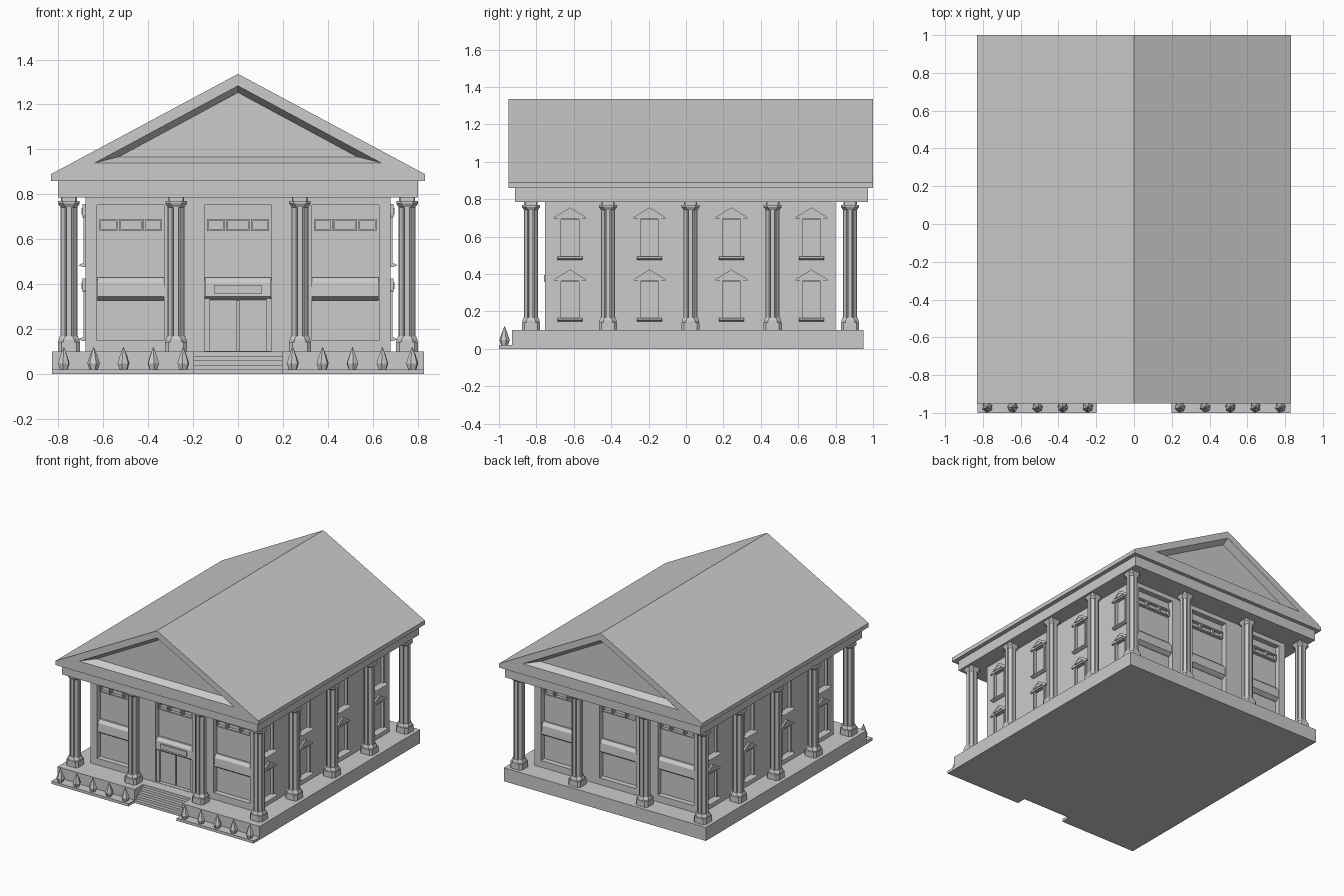
import bpy, bmesh, math, random

if "Cube" in bpy.data.objects:
    bpy.data.objects.remove(bpy.data.objects["Cube"])

random.seed(4)
YC, HY = 0.023, 0.777          # wall centre and half depth along y
HX = 0.68                      # wall half width


def finish(bm, name):
    bmesh.ops.recalc_face_normals(bm, faces=bm.faces)
    me = bpy.data.meshes.new(name)
    bm.to_mesh(me)
    bm.free()
    ob = bpy.data.objects.new(name, me)
    bpy.context.collection.objects.link(ob)
    return ob


def loft(bm, rings):
    """Skin matching rings of points and cap both ends."""
    vs = [[bm.verts.new(p) for p in r] for r in rings]
    n = len(vs[0])
    for a, b in zip(vs, vs[1:]):
        for i in range(n):
            j = (i + 1) % n
            bm.faces.new((a[i], a[j], b[j], b[i]))
    bm.faces.new(vs[0])
    bm.faces.new(vs[-1])


def box(bm, x, y, z):
    loft(bm, [[(x[0], y[0], h), (x[1], y[0], h), (x[1], y[1], h), (x[0], y[1], h)] for h in z])


def boxes(name, *specs):
    bm = bmesh.new()
    for s in specs:
        box(bm, *s)
    return finish(bm, name)


def cut(target, cutter):
    cutter.hide_render = True
    cutter.hide_viewport = False
    cutter.display_type = 'WIRE'
    m = target.modifiers.new("cut", 'BOOLEAN')
    m.operation, m.solver, m.object = 'DIFFERENCE', 'EXACT', cutter
    dg = bpy.context.evaluated_depsgraph_get()
    target.data = bpy.data.meshes.new_from_object(target.evaluated_get(dg))
    target.modifiers.clear()
    bpy.data.objects.remove(cutter)


# platform with steps cut into the front
platform = boxes("platform", ((-.828, .828), (-.93, .95), (0, .1)))
steps = [(-1.1, .02)]
for i in range(4):
    y = -.905 + .025 * i
    steps += [(y, .02 + .02 * i), (y, .04 + .02 * i)]
steps = steps[:-1] + [(-.83, .2), (-1.1, .2)]
bm = bmesh.new()
loft(bm, [[(x, y, z) for y, z in steps] for x in (-.196, .196)])
cut(platform, finish(bm, "step_cutter"))

# planting strips and shrubs
boxes("planting_strips", *[((min(s * .198, s * .828), max(s * .198, s * .828)), (-1, -.93), (0, .02))
                           for s in (-1, 1)])
bm = bmesh.new()
for s in (-1, 1):
    for i in range(5):
        x, t = s * (.244 + .133 * i), random.uniform(0, 6)
        loft(bm, [[(x + r * math.cos(t + k * math.tau / 6), -.97 + r * math.sin(t + k * math.tau / 6), z)
                   for k in range(6)]
                  for z, r in ((.02, .019), (.047, .028), (.08, .017), (.12, .001))])
finish(bm, "shrubs")

# building walls with recessed bays and window openings
BAYS = (-.478, 0, .478)
WIN_Y = (-.62, -.195, .243, .671)
WIN_Z = ((.15, .365), (.48, .697))
walls = boxes("walls", ((-HX, HX), (YC - HY, YC + HY), (.09, .80)))
bm = bmesh.new()
for s in (-1, 1):
    for bx in BAYS:
        ys = sorted((YC + s * (HY - .04), YC + s * (HY + .1)))
        box(bm, (bx - .149, bx + .149), ys, (.102 if s < 0 and bx == 0 else .149, .752))
    for wy in WIN_Y:
        for lo, hi in WIN_Z:
            box(bm, sorted((s * (HX - .012), s * (HX + .1))), (wy - .05, wy + .05), (lo + .01, hi - .005))
cut(walls, finish(bm, "opening_cutter"))

# side windows: jambs, sill and small gable hood
bm = bmesh.new()
for s in (-1, 1):
    def out(d):
        return sorted((s * (HX - .012), s * (HX + d)))
    for wy in WIN_Y:
        for lo, hi in WIN_Z:
            for e in (-1, 1):
                box(bm, out(.008), sorted((wy + e * .048, wy + e * .061)), (lo, hi))
            loft(bm, [[(s * (HX + d), wy - .067, z), (s * (HX + d), wy + .067, z),
                       (s * (HX - .012), wy + .067, z), (s * (HX - .012), wy - .067, z)]
                      for z, d in ((lo - .004, .01), (lo + .004, .03), (lo + .014, .01))])
            hood = ((-.086, 0), (.086, 0), (.086, .006), (0, .059), (-.086, .006))
            loft(bm, [[(x, wy + a, hi + b) for a, b in hood] for x in out(.012)])
            tri = ((-.045, .012), (.045, .012), (0, .042))
            loft(bm, [[(x, wy + a, hi + b) for a, b in tri] for x in out(.018)])
finish(bm, "side_windows")

# end bays: mid beams and transom frames, front and back
bm = bmesh.new()
for s in (-1, 1):
    def dep(d):
        return YC + s * (HY - d)
    for bx in BAYS:
        beam = ((.05, .43), (.026, .43), (.008, .407), (.004, .345), (.03, .327), (.05, .327))
        loft(bm, [[(x, dep(d), z) for d, z in beam] for x in (bx - .148, bx + .148)])
        for a, b in ((-.139, -.058), (-.053, .053), (.058, .139)):
            y = sorted((dep(.05), dep(.018)))
            box(bm, (bx + a, bx + b), y, (.68, .689))
            box(bm, (bx + a, bx + b), y, (.636, .645))
            box(bm, (bx + a, bx + a + .007), y, (.645, .68))
            box(bm, (bx + b - .007, bx + b), y, (.645, .68))
finish(bm, "bay_beams_and_transoms")

# entrance: door posts, two leaves and a blank panel
F = YC - HY
boxes("door_posts", ((-.149, -.125), (F + .015, F + .045), (.1, .335)),
      ((.125, .149), (F + .015, F + .045), (.1, .335)))
boxes("door_leaves", ((-.125, -.004), (F + .028, F + .045), (.1, .335)),
      ((.004, .125), (F + .028, F + .045), (.1, .335)))
boxes("door_panel", ((-.107, .107), (F - .004, F + .03), (.358, .394)))


# colonnade
def octagon(h, c):
    return [(h, -c), (h, c), (c, h), (-c, h), (-h, c), (-h, -c), (-c, -h), (c, -h)]


flutes = []
for k in range(8):
    for da, r in ((-17, .039), (17, .039), (22.5, .031)):
        a = math.radians(45 * k + da)
        flutes.append((r * math.cos(a), r * math.sin(a)))


def column(bm, cx, cy):
    def part(*rings):
        loft(bm, [[(cx + x, cy + y, z) for x, y in pts] for pts, z in rings])
    part((octagon(.049, .034), .1), (octagon(.049, .034), .142))
    part((octagon(.046, .024), .142), (octagon(.046, .024), .152), (octagon(.040, .017), .168))
    part((flutes, .16), (flutes, .75))
    part((octagon(.037, .016), .742), (octagon(.048, .026), .758), (octagon(.048, .026), .77))
    part((octagon(.036, .030), .765), (octagon(.036, .030), .79))


spots = {(s * .753, y) for s in (-1, 1) for y in (-.829, -.417, .024, .463, .877)}
spots |= {(s * .276, y) for s in (-1, 1) for y in (-.829, .877)}
bm = bmesh.new()
for cx, cy in sorted(spots):
    column(bm, cx, cy)
finish(bm, "columns")

# entablature
boxes("entablature", ((-.802, .802), (-.915, .973), (.785, .865)))

# gable roof with splayed pediment recess at both ends
gable = ((-.832, .86), (.832, .86), (.832, .89), (0, 1.336), (-.832, .89))
bm = bmesh.new()
loft(bm, [[(x, y, z) for x, z in gable] for y in (-.95, 1.0)])
roof = finish(bm, "roof")
rim = ((-.637, .94), (.637, .94), (0, 1.283))
back = ((-.53, .967), (.53, .967), (0, 1.253))
bm = bmesh.new()
for y, s in ((-.95, 1), (1.0, -1)):
    loft(bm, [[(x, y + s * d, z) for x, z in t] for t, d in ((rim, -.1), (rim, 0.001), (back, .05))])
cut(roof, finish(bm, "pediment_cutter"))
